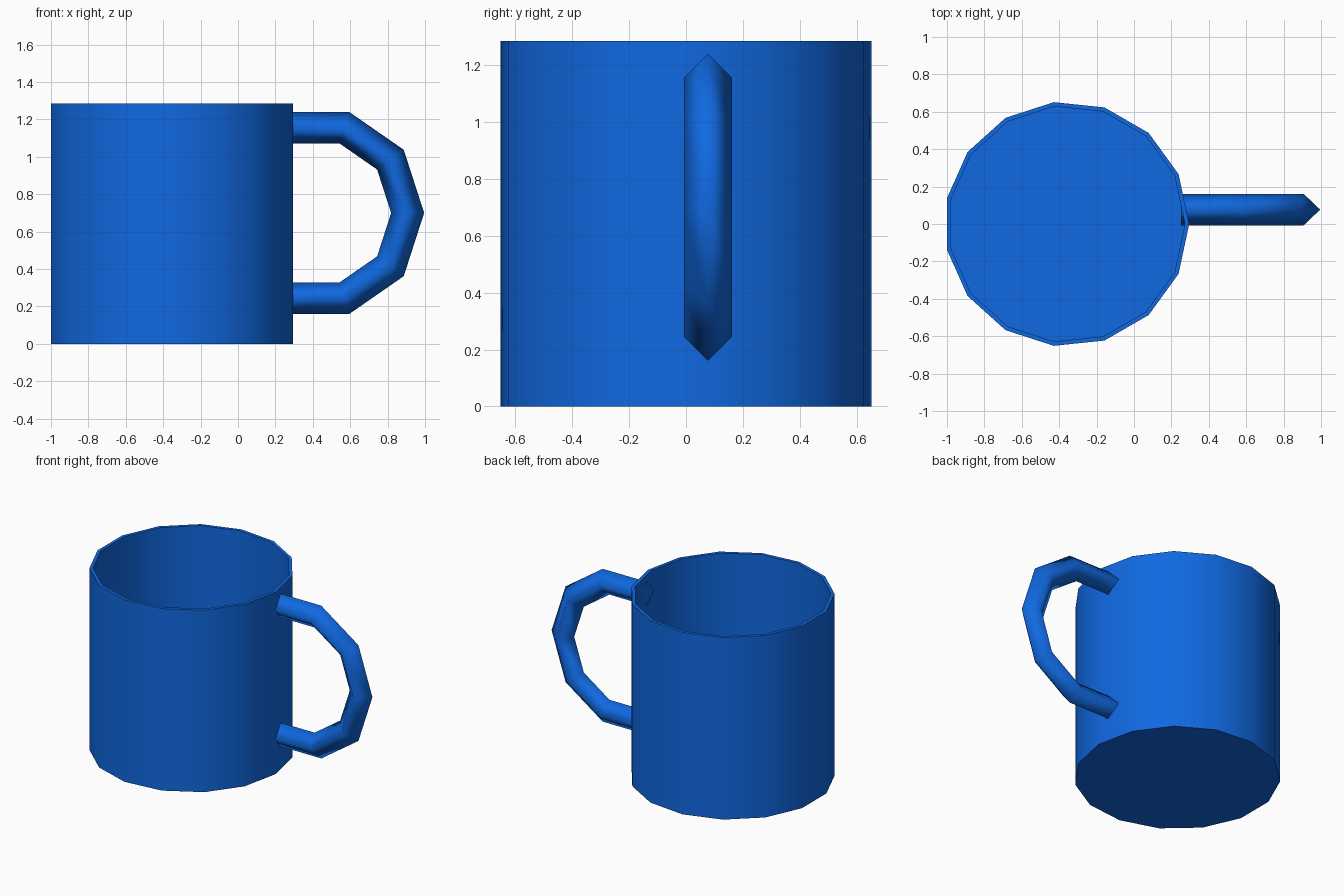
import bpy, bmesh, math
from mathutils import Vector

if "Cube" in bpy.data.objects:
    bpy.data.objects.remove(bpy.data.objects["Cube"])

blue = bpy.data.materials.new("glaze blue")
blue.diffuse_color = (0.005, 0.14, 0.75, 1)
blue.use_nodes = True
blue.node_tree.nodes["Principled BSDF"].inputs["Base Color"].default_value = blue.diffuse_color


def loft(name, rings):
    """Skin a list of equal-length point rings and cap both ends."""
    bm = bmesh.new()
    loops = [[bm.verts.new(p) for p in ring] for ring in rings]
    n = len(loops[0])
    for a, b in zip(loops, loops[1:]):
        for i in range(n):
            j = (i + 1) % n
            bm.faces.new((a[i], a[j], b[j], b[i]))
    bm.faces.new(loops[0][::-1])
    bm.faces.new(loops[-1])
    bmesh.ops.recalc_face_normals(bm, faces=bm.faces)
    mesh = bpy.data.meshes.new(name)
    bm.to_mesh(mesh)
    bm.free()
    mesh.materials.append(blue)
    obj = bpy.data.objects.new(name, mesh)
    bpy.context.collection.objects.link(obj)
    return obj


def smooth(obj, degrees):
    bpy.ops.object.select_all(action='DESELECT')
    obj.select_set(True)
    bpy.context.view_layer.objects.active = obj
    bpy.ops.object.shade_smooth_by_angle(angle=math.radians(degrees))


# Cup: 15-sided thin-walled cylinder, outside then inside
SIDES, CX = 15, -0.36


def circle(r, z):
    return [(CX + r * math.cos(i * math.tau / SIDES),
             r * math.sin(i * math.tau / SIDES), z) for i in range(SIDES)]


cup = loft("cup", [circle(0.655, 0), circle(0.655, 1.284),
                   circle(0.632, 1.284), circle(0.632, 0.023)])
smooth(cup, 35)

# Handle: four-sided tube with mitred bends, mirrored about its middle height
MID, R, Y = 0.70, 0.084, 0.077
half = [(0.25, 0.455), (0.57, 0.455), (0.815, 0.285)]
path = [Vector((x, MID + z)) for x, z in half]
path += [Vector((0.907, MID))]
path += [Vector((x, MID - z)) for x, z in reversed(half)]

rings = []
for i, p in enumerate(path):
    d_in = (p - path[max(i - 1, 0)]).normalized() if i else (path[1] - p).normalized()
    d_out = (path[i + 1] - p).normalized() if i < len(path) - 1 else d_in
    t = (d_in + d_out).normalized()
    n = Vector((-t.y, t.x)) * (R / t.dot(d_in))
    rings.append([(p.x + n.x, Y, p.y + n.y), (p.x, Y + R, p.y),
                  (p.x - n.x, Y, p.y - n.y), (p.x, Y - R, p.y)])
handle = loft("handle", rings)
for f in handle.data.polygons:
    f.use_smooth = len(f.vertices) == 4 and abs(f.normal.x) < 0.99
